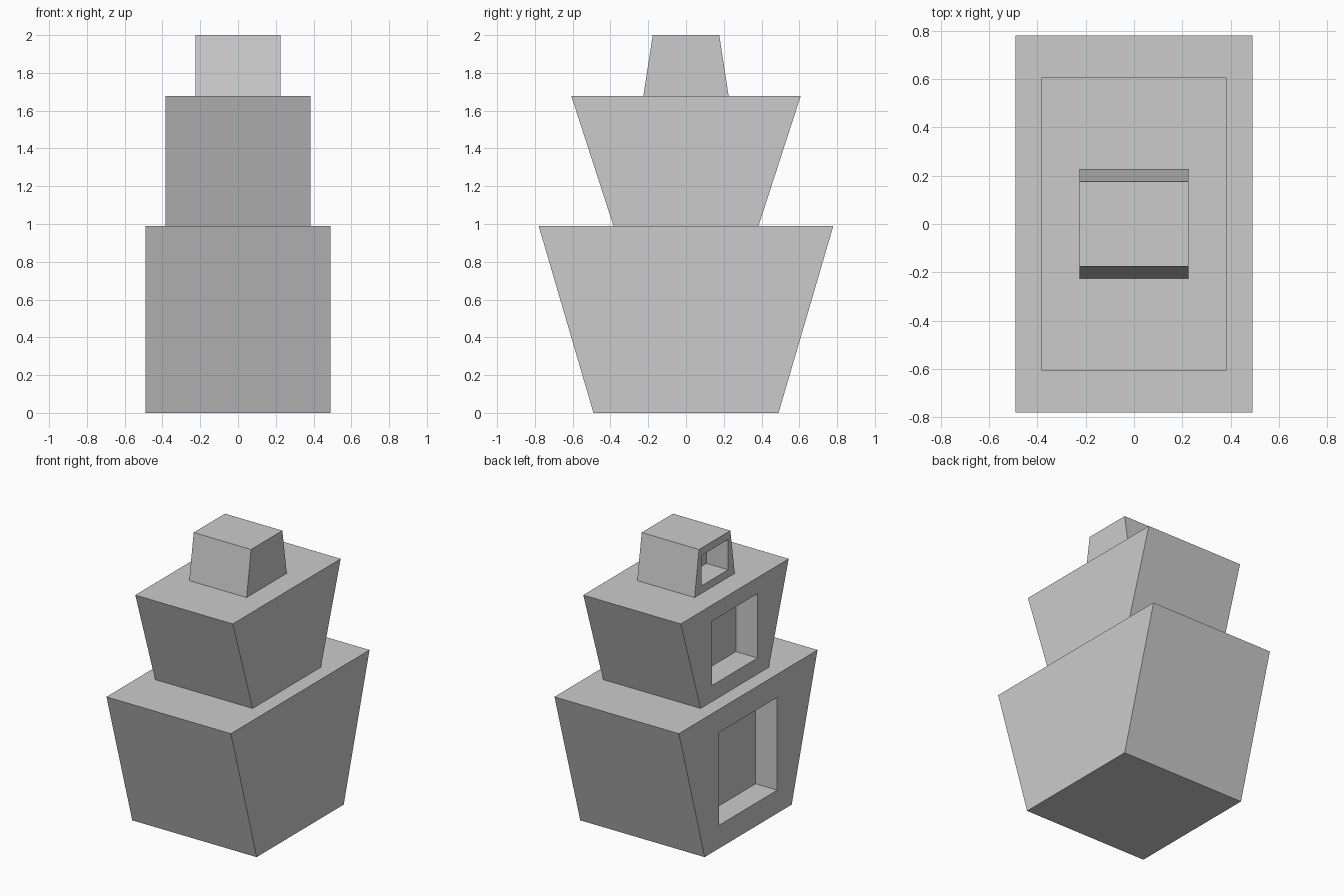
import bpy, bmesh

if "Cube" in bpy.data.objects:
    bpy.data.objects.remove(bpy.data.objects["Cube"])

RECESS_DEPTH = 0.17


def make_tier(name, half_x, half_y_bottom, half_y_top, z0, z1):
    """Block tapered along y, with a square window recess in its -x face."""
    bm = bmesh.new()
    bmesh.ops.create_cube(bm, size=2)
    for v in bm.verts:
        top = v.co.z > 0
        v.co.x *= half_x
        v.co.y *= half_y_top if top else half_y_bottom
        v.co.z = z1 if top else z0

    # open the -x side
    bm.normal_update()
    side = min(bm.faces, key=lambda f: f.calc_center_median().x)
    outer = list(side.verts)
    bmesh.ops.delete(bm, geom=[side], context='FACES_ONLY')

    # window rim and recessed back, two thirds of the block's size
    half_w = half_x * 2 / 3
    margin = (z1 - z0) / 6
    rings = [outer]
    for depth in (0, RECESS_DEPTH):
        rings.append([bm.verts.new((-half_x + depth,
                                    half_w if v.co.y > 0 else -half_w,
                                    z1 - margin if v.co.z > (z0 + z1) / 2 else z0 + margin))
                      for v in outer])
    for a, b in zip(rings, rings[1:]):
        for i in range(4):
            j = (i + 1) % 4
            bm.faces.new((a[i], a[j], b[j], b[i]))
    bm.faces.new(rings[-1])

    bmesh.ops.recalc_face_normals(bm, faces=bm.faces)
    mesh = bpy.data.meshes.new(name)
    bm.to_mesh(mesh)
    bm.free()
    bpy.context.collection.objects.link(bpy.data.objects.new(name, mesh))


# three stacked tiers
make_tier("lower_tier", 0.49, 0.49, 0.78, 0.0, 0.99)
make_tier("middle_tier", 0.384, 0.384, 0.607, 0.99, 1.677)
make_tier("top_tier", 0.226, 0.226, 0.176, 1.677, 2.0)
